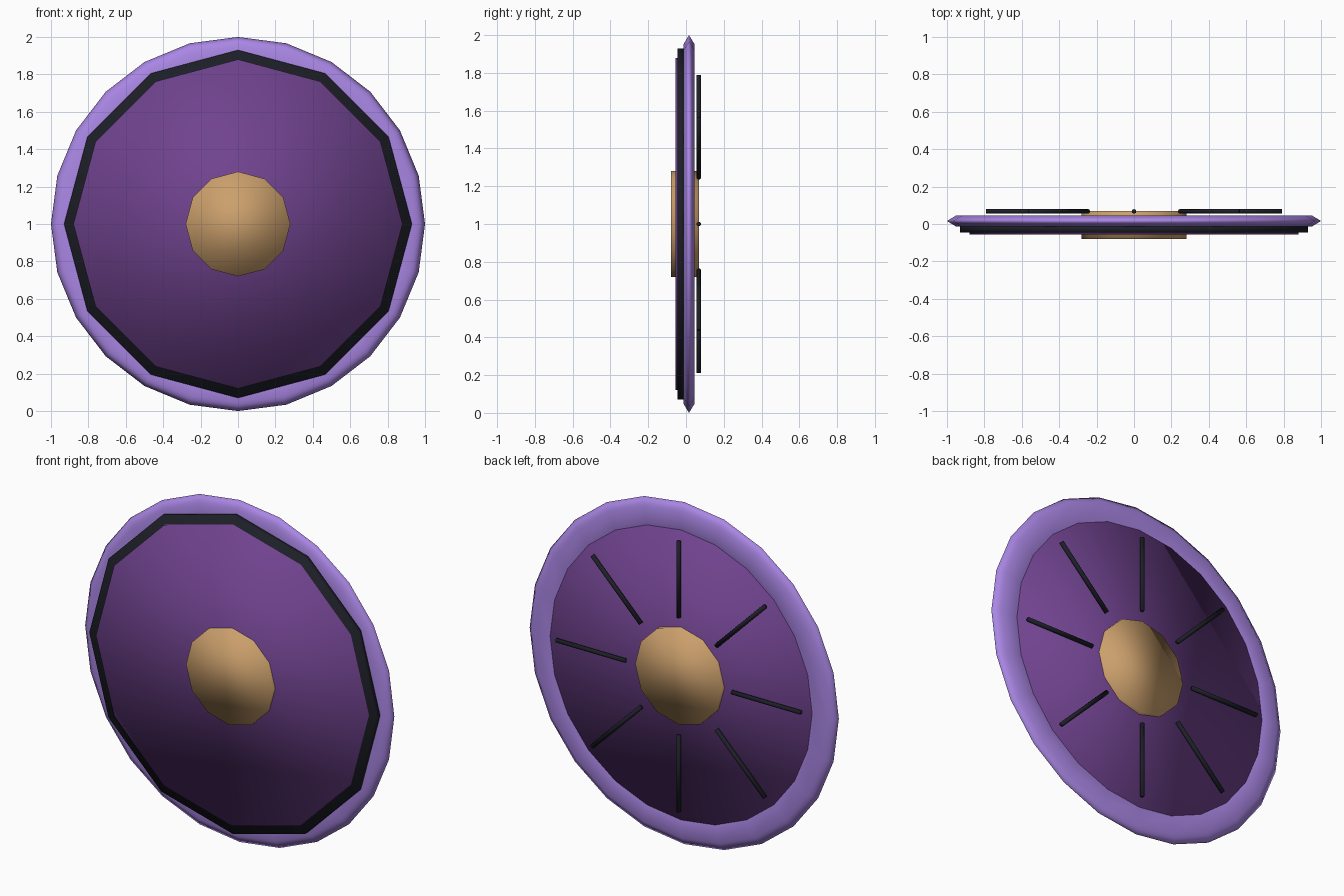
import bpy
import math
from mathutils import Vector

if "Cube" in bpy.data.objects:
    bpy.data.objects.remove(bpy.data.objects["Cube"])

FACE_FRONT = (math.pi / 2, 0, 0)   # turns a z-axis primitive to lie along y


def material(name, rgb):
    m = bpy.data.materials.new(name)
    m.diffuse_color = (*rgb, 1)
    m.use_nodes = True
    m.node_tree.nodes["Principled BSDF"].inputs["Base Color"].default_value = m.diffuse_color
    return m


violet = material("violet", (0.16, 0.055, 0.27))
lilac = material("lilac", (0.40, 0.24, 0.78))
tan = material("tan", (0.60, 0.35, 0.15))
black = material("black", (0.012, 0.014, 0.020))


def finish(name, mat):
    ob = bpy.context.object
    ob.name = name
    ob.data.materials.append(mat)
    bpy.ops.object.shade_smooth()
    return ob


def disc(name, radius, y_front, y_back, mat):
    """Twelve-sided plate facing front."""
    bpy.ops.mesh.primitive_cylinder_add(
        vertices=12, radius=radius, depth=y_back - y_front,
        location=(0, (y_front + y_back) / 2, 1), rotation=FACE_FRONT)
    return finish(name, mat)


# Body plate, dark trim band behind its front face, and the central hub
disc("body_plate", 0.88, -0.056, 0.045, violet)
disc("dark_trim", 0.93, -0.046, -0.008, black)
disc("hub", 0.28, -0.08, 0.07, tan)

# Outer rim: flattened hexagonal-section ring with a sharp outer edge
bpy.ops.mesh.primitive_torus_add(
    major_radius=0.90, minor_radius=0.10, major_segments=24, minor_segments=6,
    location=(0, 0.016, 1), rotation=FACE_FRONT)
rim = finish("rim", lilac)
rim.scale = (1, 1, 0.35)

# Eight radial rods on the back
for i in range(8):
    a = i * math.pi / 4
    direction = Vector((math.sin(a), 0, math.cos(a)))
    bpy.ops.mesh.primitive_cylinder_add(
        vertices=8, radius=0.0125, depth=0.445,
        location=Vector((0, 0.0675, 1)) + direction * 0.5675,
        rotation=(0, a, 0))
    finish(f"back_rod_{i + 1}", black)
